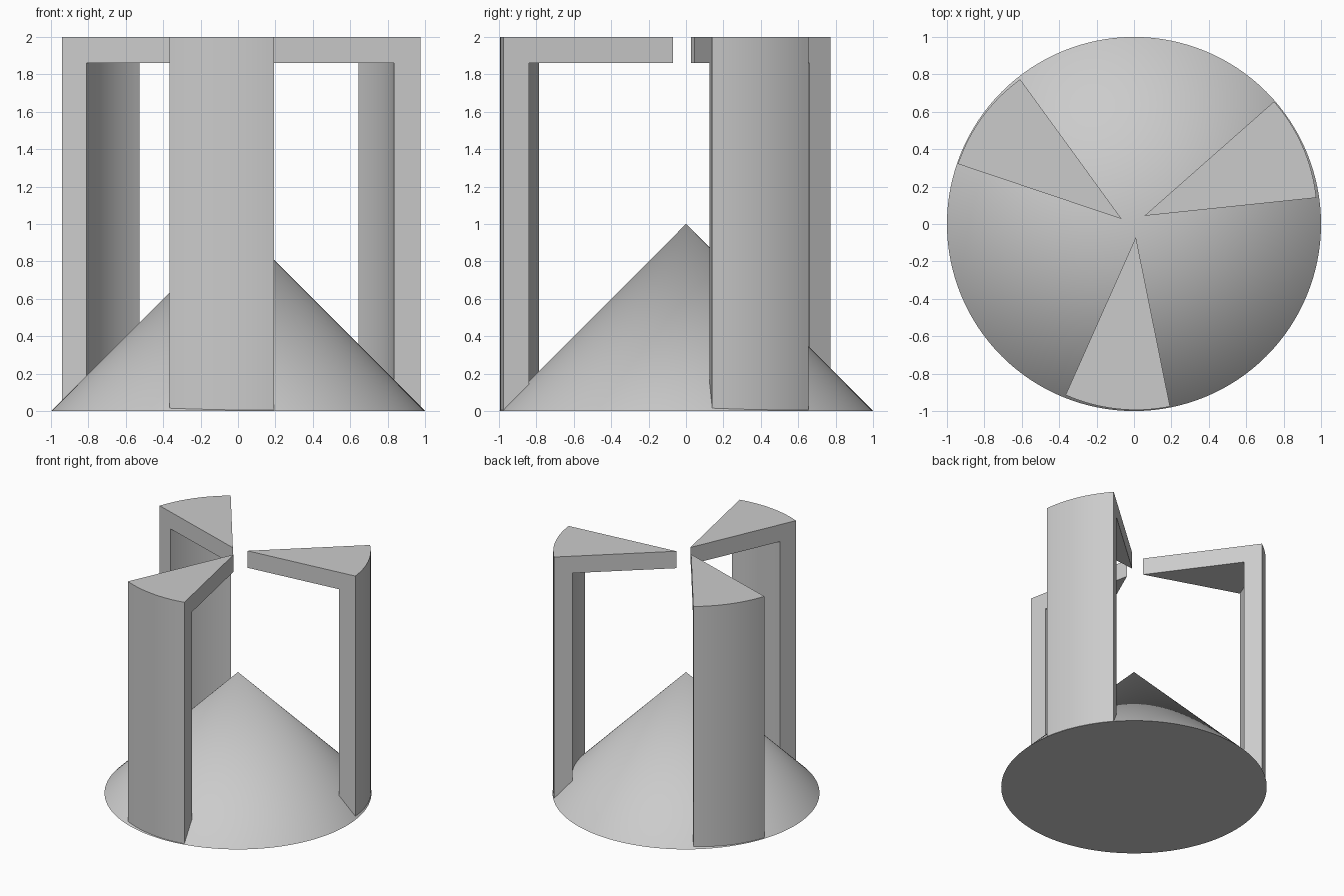
import bpy
import bmesh
from math import radians
from mathutils import Matrix, Vector

default_cube = bpy.data.objects.get("Cube")
if default_cube:
    bpy.data.objects.remove(default_cube, do_unlink=True)

# Single plain grey
grey = bpy.data.materials.new("plain grey")
grey.use_nodes = True
colour = (0.6, 0.6, 0.6, 1)
grey.diffuse_color = colour
grey.node_tree.nodes["Principled BSDF"].inputs["Base Color"].default_value = colour


def add_object(name, bm):
    """Turn a bmesh into a grey object, smooth except at sharp edges."""
    bmesh.ops.recalc_face_normals(bm, faces=bm.faces)
    mesh = bpy.data.meshes.new(name)
    bm.to_mesh(mesh)
    bm.free()
    mesh.materials.append(grey)
    obj = bpy.data.objects.new(name, mesh)
    bpy.context.collection.objects.link(obj)
    bpy.ops.object.select_all(action="DESELECT")
    obj.select_set(True)
    bpy.context.view_layer.objects.active = obj
    bpy.ops.object.shade_smooth_by_angle(angle=radians(30))
    return obj


def bracket_mesh():
    """Upside-down L profile swept through a narrow sector about its tip."""
    outer, inner, top, underside, foot = 0.924, 0.784, 2.0, 1.86, 0.002
    tip = Vector((0.01, -0.07, 0))
    start, sweep = radians(-114), radians(35.4)
    profile = [(0, top), (outer, top), (outer, foot),
               (inner, foot), (inner, underside), (0, underside)]
    bm = bmesh.new()
    place = Matrix.Translation(tip) @ Matrix.Rotation(start, 4, "Z")
    verts = [bm.verts.new(place @ Vector((r, 0, z))) for r, z in profile]
    edges = [bm.edges.new((v, verts[(i + 1) % len(verts)]))
             for i, v in enumerate(verts)]
    bmesh.ops.spin(bm, geom=verts + edges, cent=tip, axis=(0, 0, 1),
                   angle=sweep, steps=16)
    # Close both flat sides, then collapse the tip to a single edge
    bmesh.ops.holes_fill(bm, edges=bm.edges[:], sides=len(profile))
    bmesh.ops.remove_doubles(bm, verts=bm.verts[:], dist=0.0005)
    return bm


# Cone base
bm = bmesh.new()
bmesh.ops.create_cone(bm, cap_ends=True, segments=128, radius1=1, radius2=0,
                      depth=1, matrix=Matrix.Translation((0, 0, 0.5)))
add_object("cone_base", bm)

# Three brackets spaced evenly round the cone
for name, turn in (("front_bracket", 0), ("left_bracket", 120), ("right_bracket", 240)):
    bm = bracket_mesh()
    bmesh.ops.rotate(bm, verts=bm.verts, cent=(0, 0, 0),
                     matrix=Matrix.Rotation(radians(turn), 3, "Z"))
    add_object(name, bm)
